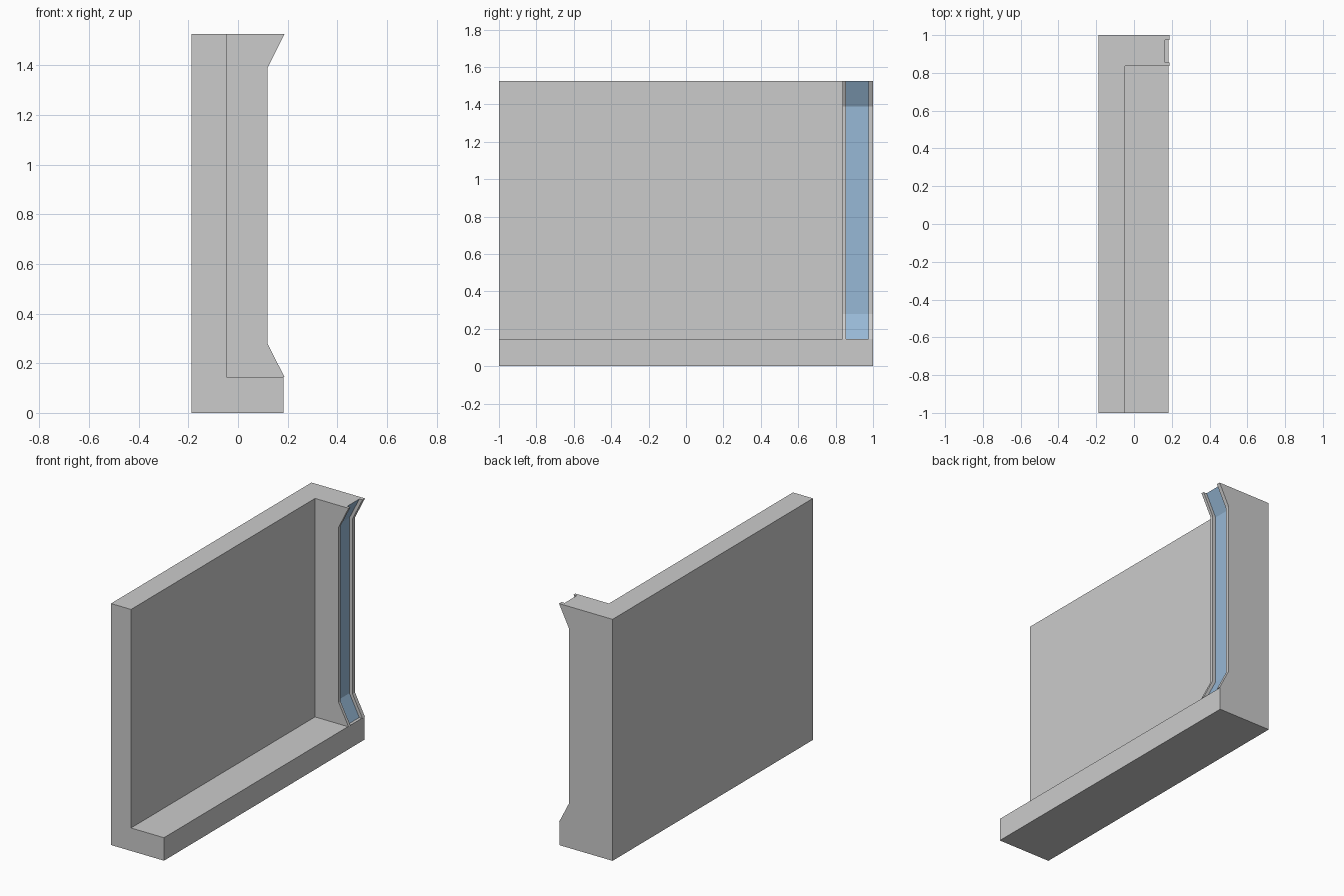
import bpy, bmesh

if "Cube" in bpy.data.objects:
    bpy.data.objects.remove(bpy.data.objects["Cube"])


def material(name, rgb):
    m = bpy.data.materials.new(name)
    m.diffuse_color = (*rgb, 1)
    m.use_nodes = True
    m.node_tree.nodes["Principled BSDF"].inputs["Base Color"].default_value = m.diffuse_color
    return m


def prism(name, profile, y0, y1):
    """Extrude an x-z profile along y."""
    bm = bmesh.new()
    face = bm.faces.new([bm.verts.new((x, y0, z)) for x, z in profile])
    ext = bmesh.ops.extrude_face_region(bm, geom=[face])
    moved = [v for v in ext["geom"] if isinstance(v, bmesh.types.BMVert)]
    bmesh.ops.translate(bm, verts=moved, vec=(0, y1 - y0, 0))
    bmesh.ops.recalc_face_normals(bm, faces=bm.faces)
    me = bpy.data.meshes.new(name)
    bm.to_mesh(me)
    bm.free()
    ob = bpy.data.objects.new(name, me)
    bpy.context.collection.objects.link(ob)
    return ob


def cut(target, cutter):
    mod = target.modifiers.new("cut", "BOOLEAN")
    mod.operation = "DIFFERENCE"
    mod.solver = "EXACT"
    mod.object = cutter
    bpy.context.view_layer.update()
    dg = bpy.context.evaluated_depsgraph_get()
    me = bpy.data.meshes.new_from_object(target.evaluated_get(dg))
    target.modifiers.clear()
    target.data = me
    bpy.data.objects.remove(cutter)


grey = material("grey", (0.60, 0.60, 0.60))
blue = material("blue", (0.31, 0.48, 0.67))

TOP, LEDGE = 1.525, 0.145
# Front edge of the side wall, waisted between two flared ends
edge = [(0.187, LEDGE), (0.118, 0.28), (0.118, 1.388), (0.187, TOP)]

# Whole frame: back panel, base ledge and side wall in one block
frame = prism("wall_frame",
              [(-0.187, 0), (0.183, 0), (0.183, LEDGE)] + edge + [(-0.187, TOP)], -1, 1)

# Open recess in front of the back panel
cut(frame, prism("recess_cutter",
                 [(-0.047, LEDGE), (0.5, LEDGE), (0.5, 2), (-0.047, 2)], -1.5, 0.836))

# Shallow channel following the side wall's front edge
floor = [(x - 0.022, z) for x, z in edge]
cut(frame, prism("channel_cutter",
                 floor + [(0.187 - 0.022, 2), (0.5, 2), (0.5, LEDGE)], 0.855, 0.975))

# Blue channel floor, grey elsewhere
frame.data.materials.clear()
frame.data.materials.append(grey)
frame.data.materials.append(blue)
for p in frame.data.polygons:
    p.material_index = int(0.86 < p.center.y < 0.97 and p.normal.x > 0.5
                           and p.center.z > LEDGE)
    p.use_smooth = False
